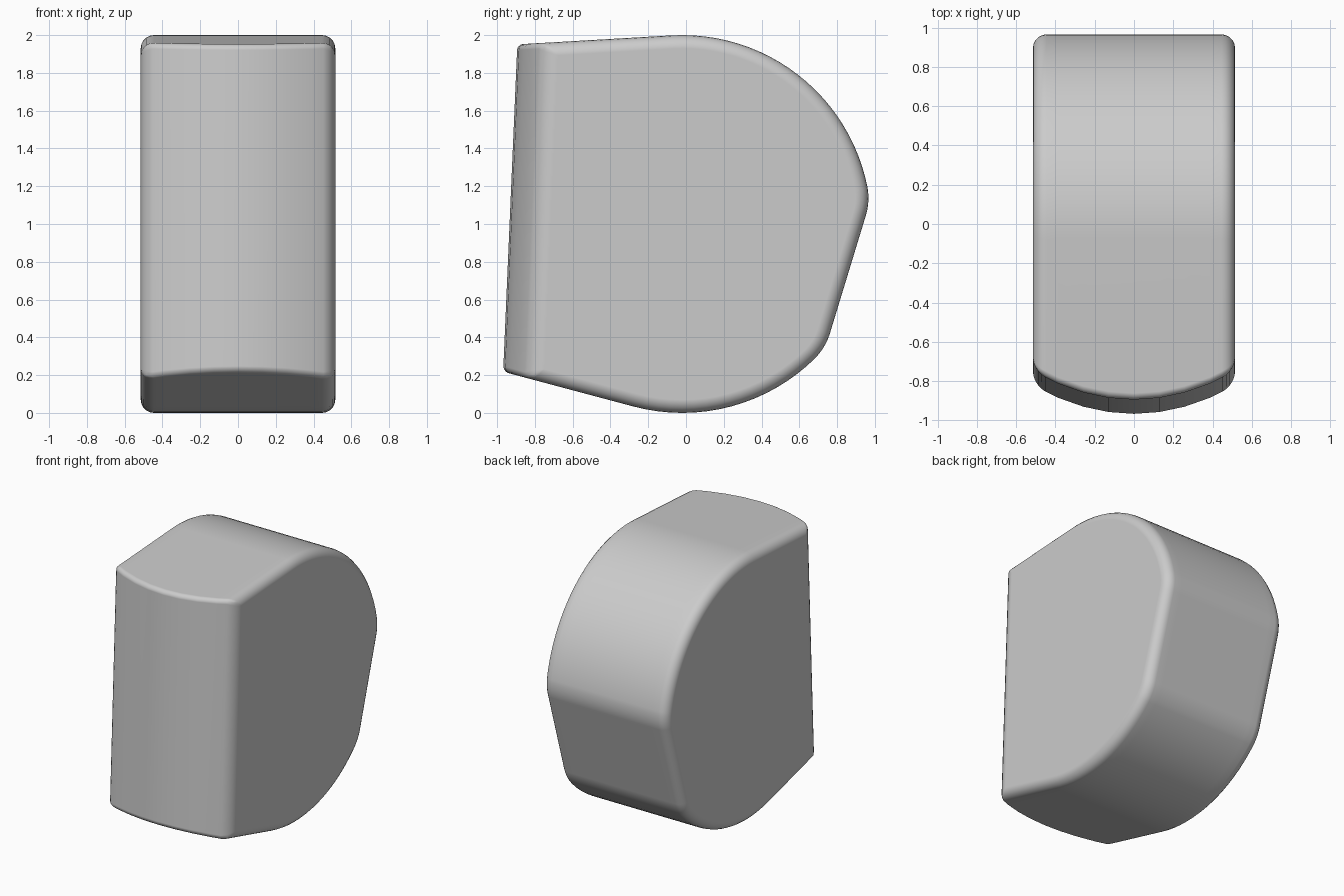
import bpy, bmesh
from math import sin, cos, radians, tan
from mathutils import Vector

cube = bpy.data.objects.get("Cube")
if cube:
    bpy.data.objects.remove(cube, do_unlink=True)

HALF_WIDTH, SAG, COLUMNS = 0.515, 0.145, 8
SIDE_BEVEL, FRONT_BEVEL = 0.07, 0.03
LOW_SLOPE, TOP_SLOPE = radians(15), radians(3.3)


def on_circle(degrees):
    a = radians(degrees)
    return Vector((-0.02 + cos(a), 1 + sin(a)))


def arc(start, end, steps):
    return [on_circle(start + (end - start) * i / steps) for i in range(steps + 1)]


def fillet(a, corner, b, steps=5):
    """Rounded corner, end points left out."""
    ts = [i / steps for i in range(1, steps)]
    return [a * (1 - t) ** 2 + corner * 2 * t * (1 - t) + b * t * t for t in ts]


# Side profile: round body, flat rear lower facet, tangent top and bottom
low, high = on_circle(-40.5), on_circle(6.6)
facet = (high - low).normalized()
lower = arc(-105, -45, 16)
upper = arc(11, 93.3, 24)
in_low, in_high = low + facet * 0.07, high - facet * 0.07
body = (lower + fillet(lower[-1], low, in_low) + [in_low, in_high]
        + fillet(in_high, high, upper[0]) + upper)

# Sweep the profile across the width, bowing the front
bm = bmesh.new()
rings = []
for i in range(COLUMNS + 1):
    u = 2 * i / COLUMNS - 1
    s = SAG * u * u
    bottom = Vector((-0.968 + s, 0.218 - s * tan(LOW_SLOPE)))
    top = Vector((-0.893 + s, 1.951 + s * tan(TOP_SLOPE)))
    rings.append([bm.verts.new((u * HALF_WIDTH, p.x, p.y)) for p in [bottom] + body + [top]])
n = len(rings[0])
for a, b in zip(rings, rings[1:]):
    for j in range(n):
        k = (j + 1) % n
        bm.faces.new((a[j], a[k], b[k], b[j]))
caps = [bm.faces.new(rings[0]), bm.faces.new(rings[-1])]
bmesh.ops.recalc_face_normals(bm, faces=bm.faces)

# Wide rounding around both sides, tight rounding on the front rims
weight = bm.edges.layers.float.new("bevel_weight_edge")
for a, b in zip(rings, rings[1:]):
    for j in (0, n - 1):
        bm.edges.get((a[j], b[j]))[weight] = FRONT_BEVEL / SIDE_BEVEL
for cap in caps:
    for e in cap.edges:
        e[weight] = 1

mesh = bpy.data.meshes.new("rounded_block")
bm.to_mesh(mesh)
bm.free()
block = bpy.data.objects.new("rounded_block", mesh)
bpy.context.collection.objects.link(block)

mat = bpy.data.materials.new("light_grey")
mat.use_nodes = True
grey = (0.6, 0.6, 0.6, 1)
mat.diffuse_color = grey
mat.node_tree.nodes["Principled BSDF"].inputs["Base Color"].default_value = grey
mesh.materials.append(mat)

bpy.ops.object.select_all(action="DESELECT")
bpy.context.view_layer.objects.active = block
block.select_set(True)
bevel = block.modifiers.new("edge_rounding", "BEVEL")
bevel.limit_method = "WEIGHT"
bevel.width = SIDE_BEVEL
bevel.segments = 5
bevel.use_clamp_overlap = False
bpy.ops.object.modifier_apply(modifier=bevel.name)
bpy.ops.object.shade_smooth_by_angle(angle=radians(35))
normals = block.modifiers.new("flat_panels", "WEIGHTED_NORMAL")
normals.keep_sharp = True
